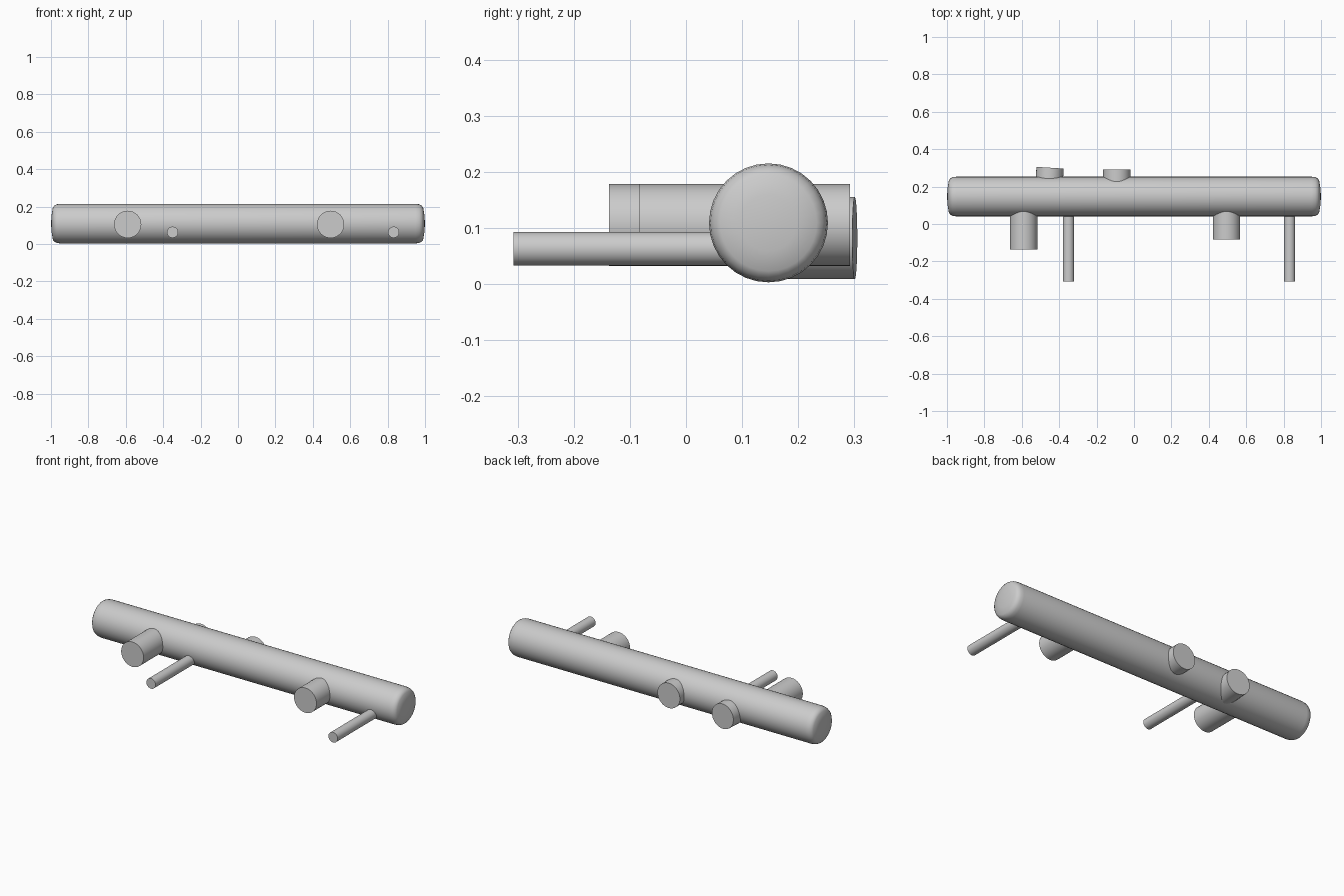
import bpy, bmesh, math
from mathutils import Matrix, Vector

if "Cube" in bpy.data.objects:
    bpy.data.objects.remove(bpy.data.objects["Cube"])

mat = bpy.data.materials.new("plain grey")
mat.diffuse_color = (0.6, 0.6, 0.6, 1)
mat.use_nodes = True
mat.node_tree.nodes["Principled BSDF"].inputs["Base Color"].default_value = mat.diffuse_color
AXIS_Y, AXIS_Z = 0.147, 0.109   # trunk centre line


def finish(name, bm):
    me = bpy.data.meshes.new(name)
    bmesh.ops.recalc_face_normals(bm, faces=bm.faces)
    bm.to_mesh(me)
    bm.free()
    me.materials.append(mat)
    ob = bpy.data.objects.new(name, me)
    bpy.context.collection.objects.link(ob)
    bpy.ops.object.select_all(action='DESELECT')
    ob.select_set(True)
    bpy.context.view_layer.objects.active = ob
    bpy.ops.object.shade_smooth_by_angle(angle=math.radians(40))
    return ob


# Trunk: revolved profile with rounded, slightly domed ends
def trunk(sides=32):
    half = [(0.95, 0.106), (0.969, 0.1035), (0.982, 0.097), (0.99, 0.086), (0.996, 0.05)]
    profile = [(-x, r) for x, r in reversed(half)] + half
    bm = bmesh.new()
    rings = []
    for x, r in profile:
        rings.append([bm.verts.new((x, AXIS_Y + r * math.cos(2 * math.pi * i / sides),
                                    AXIS_Z + r * math.sin(2 * math.pi * i / sides)))
                      for i in range(sides)])
    for a, b in zip(rings, rings[1:]):
        for i in range(sides):
            j = (i + 1) % sides
            bm.faces.new((a[i], a[j], b[j], b[i]))
    for ring, x in ((rings[0], -1), (rings[-1], 1)):
        tip = bm.verts.new((x, AXIS_Y, AXIS_Z))
        for i in range(sides):
            bm.faces.new((ring[i], ring[(i + 1) % sides], tip))
    finish("trunk", bm)


# Branch: capped cylinder from inside the trunk out to y_end
def branch(name, x, z, r, y_start, y_end, turn=0):
    bm = bmesh.new()
    length = abs(y_end - y_start)
    place = (Matrix.Translation(Vector((x, (y_start + y_end) / 2, z)))
             @ Matrix.Rotation(math.radians(turn), 4, 'Z')
             @ Matrix.Rotation(math.radians(90), 4, 'X'))
    bmesh.ops.create_cone(bm, cap_ends=True, segments=32, radius1=r, radius2=r,
                          depth=length, matrix=place)
    finish(name, bm)


trunk()
# Thick stubs on the front
branch("front_stub_left", -0.59, 0.105, 0.073, 0.13, -0.137)
branch("front_stub_right", 0.495, 0.105, 0.073, 0.13, -0.083)
# Thin twigs on the front
for side, x in (("left", -0.35), ("right", 0.832)):
    branch("twig_" + side, x, 0.063, 0.03, 0.13, -0.307)
# Short stubs on the back
branch("back_stub_left", -0.453, 0.082, 0.073, 0.16, 0.301, -3.5)
branch("back_stub_right", -0.092, 0.105, 0.073, 0.16, 0.292)
